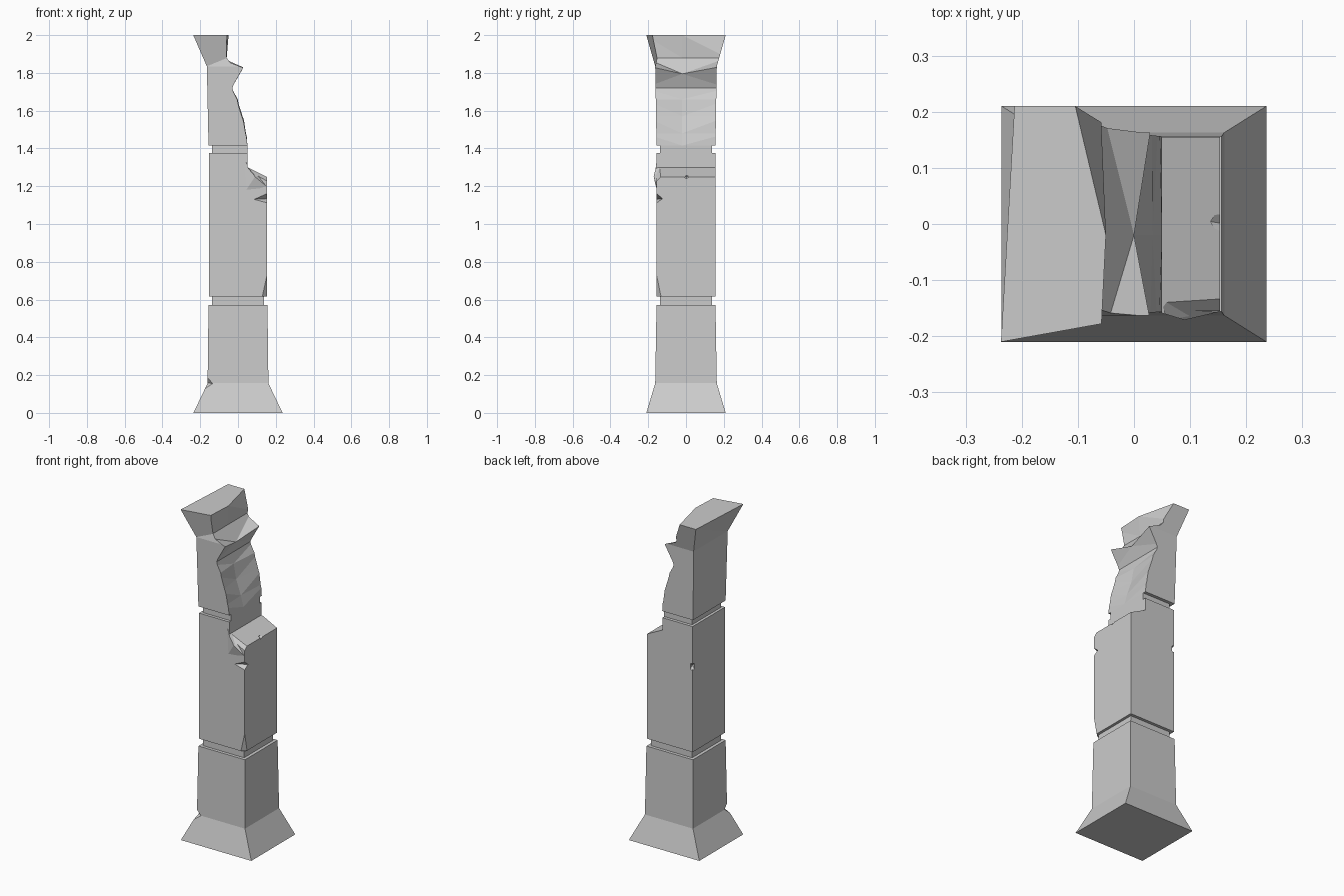
import bpy
import bmesh

cube = bpy.data.objects.get("Cube")
if cube:
    bpy.data.objects.remove(cube, do_unlink=True)

stone = bpy.data.materials.new("grey_stone")
stone.use_nodes = True
GREY = (0.6, 0.6, 0.6, 1)
stone.diffuse_color = GREY
stone.node_tree.nodes["Principled BSDF"].inputs["Base Color"].default_value = GREY


def finish(name, bm):
    bmesh.ops.recalc_face_normals(bm, faces=bm.faces)
    mesh = bpy.data.meshes.new(name)
    bm.to_mesh(mesh)
    bm.free()
    mesh.materials.append(stone)
    obj = bpy.data.objects.new(name, mesh)
    bpy.context.collection.objects.link(obj)
    return obj


def loft(name, rings):
    """Skin matching closed rings and cap both ends."""
    bm = bmesh.new()
    loops = [[bm.verts.new(p) for p in ring] for ring in rings]
    n = len(loops[0])
    for a, b in zip(loops, loops[1:]):
        for i in range(n):
            j = (i + 1) % n
            bm.faces.new((a[i], a[j], b[j], b[i]))
    bm.faces.new(loops[0][::-1])
    bm.faces.new(loops[-1])
    bmesh.ops.triangulate(bm, faces=[f for f in bm.faces if len(f.verts) == 4])
    return finish(name, bm)


def hull(name, points):
    bm = bmesh.new()
    for p in points:
        bm.verts.new(p)
    bmesh.ops.convex_hull(bm, input=bm.verts)
    return finish(name, bm)


def carve(target, tool, operation="DIFFERENCE"):
    tool.hide_render = True
    tool.hide_viewport = True
    mod = target.modifiers.new(tool.name, "BOOLEAN")
    mod.operation = operation
    mod.solver = "EXACT"
    mod.object = tool


# Square shaft: half width x, half depth y, height
steps = [(.236, .21, 0), (.161, .163, .157), (.156, .156, .57), (.137, .137, .57),
         (.137, .137, .615), (.153, .155, .615), (.153, .155, 1.375), (.137, .137, 1.375),
         (.137, .137, 1.415), (.156, .156, 1.415), (.165, .163, 1.835)]
rings = [[(-x, -y, z), (x, -y, z), (x, y, z), (-x, y, z)] for x, y, z in steps]
# Slightly skewed capital
rings.append([(-.237, -.21, 2), (.236, -.125, 2), (.236, .21, 2), (-.213, .21, 2)])
pillar = loft("broken_pillar", rings)

# Spur of stone below the broken ledge
carve(pillar, hull("ledge_spur", [(.02, -.15, 1.36), (.09, -.171, 1.25), (.15, -.157, 1.2),
                                  (.03, -.15, 1.16), (.1, -.1, 1.2)]), "UNION")


# Jagged break, front to back
def break_section(y, top, tip, tip_z, hollow):
    path = [(.5, 1.2), (.25, 1.2), (.15, 1.25), (.05, 1.3), (.05, 1.415),
            (.045 - hollow * .4, 1.48), (.032 - hollow, 1.57), (.003 - hollow * .6, 1.66),
            (-.03, 1.72), (tip, tip_z), (-.06, 1.88), (top, 2), (top, 2.3), (.5, 2.3)]
    return [(x, y, z) for x, z in path]


carve(pillar, loft("break_cutter", [break_section(-.22, -.06, .038, 1.84, .004),
                                    break_section(-.02, -.05, 0, 1.795, .03),
                                    break_section(.22, -.107, .038, 1.84, 0)]))

# Chips on edges and corners
chips = {
    "ledge_chip": [(.05, -.135, 1.305), (.16, -.13, 1.248), (.16, -.2, 1.18),
                   (.06, -.2, 1.275), (.1, -.16, 1.4), (.2, -.16, 1.3)],
    "notch_chip": [(.075, -.16, 1.13), (.17, -.17, 1.18), (.17, -.115, 1.135),
                   (.16, -.17, 1.1), (.2, -.2, 1.13)],
    "groove_chip": [(.125, -.157, .61), (.154, -.157, .74), (.154, -.13, .61), (.17, -.17, .61)],
    "foot_chip": [(-.13, -.167, .155), (-.17, -.165, .2), (-.17, -.13, .16),
                  (-.185, -.175, .12), (-.2, -.2, .16)],
    "rear_chip": [(-.135, .135, 1.13), (-.16, .14, 1.15), (-.14, .16, 1.15),
                  (-.16, .14, 1.11), (-.14, .16, 1.11), (-.17, .17, 1.13)],
    "rim_chip": [(.134, .005, 1.252), (.16, .035, 1.255), (.16, -.03, 1.255),
                 (.16, 0, 1.235), (.15, 0, 1.28)],
}
for name, points in chips.items():
    carve(pillar, hull(name, points))
